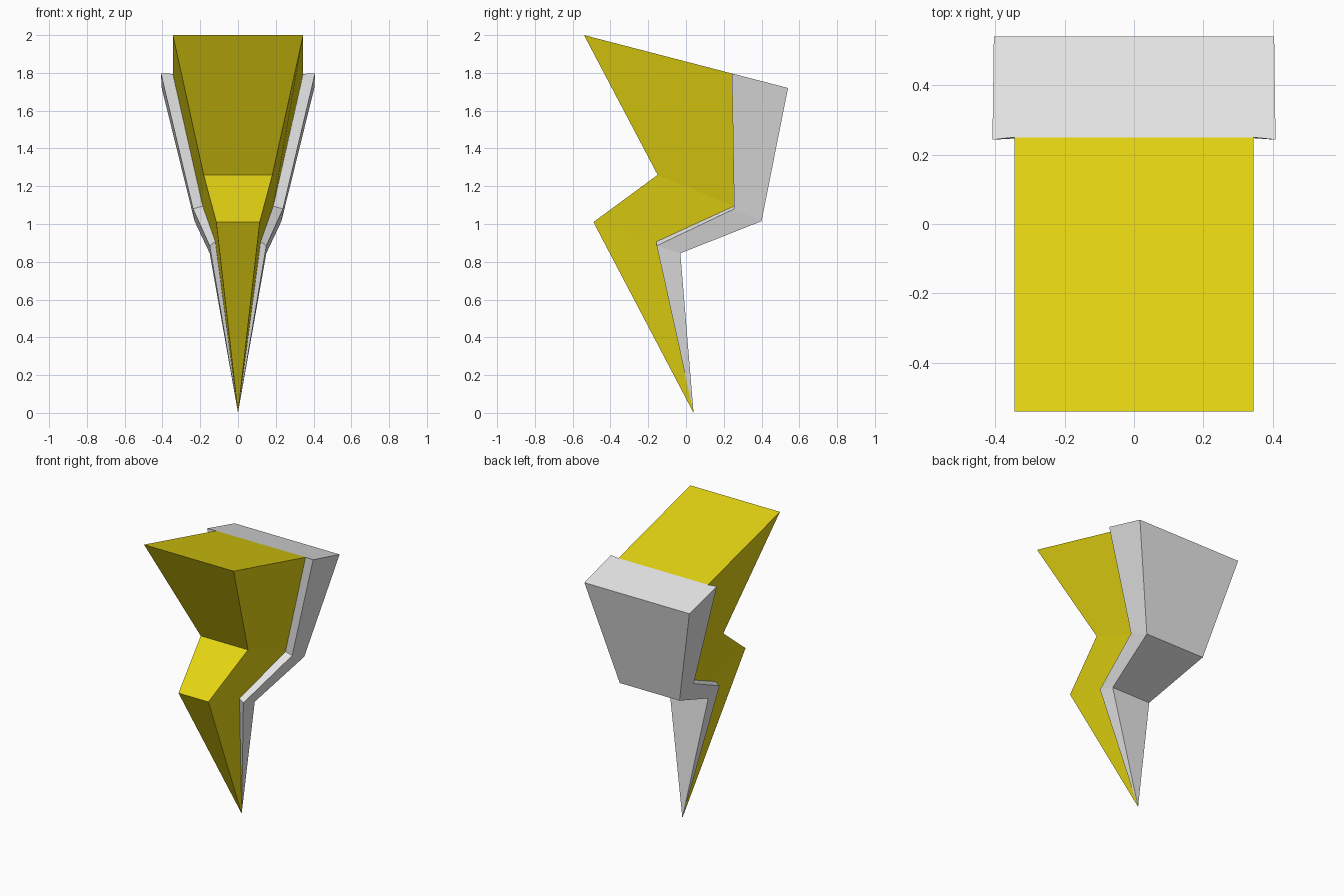
import bpy
import bmesh

cube = bpy.data.objects.get("Cube")
if cube:
    bpy.data.objects.remove(cube, do_unlink=True)


def make_material(name, rgb):
    mat = bpy.data.materials.new(name)
    mat.use_nodes = True
    mat.diffuse_color = (*rgb, 1)
    bsdf = next(n for n in mat.node_tree.nodes if n.type == 'BSDF_PRINCIPLED')
    bsdf.inputs["Base Color"].default_value = (*rgb, 1)
    return mat


def loft(name, sections, tip, mat):
    """Skin counter-clockwise sections from the top down to a pointed tip."""
    bm = bmesh.new()
    rings = [[bm.verts.new(p) for p in s] for s in sections]
    end = bm.verts.new(tip)
    bm.faces.new(rings[0])
    for a, b in zip(rings, rings[1:]):
        for i in range(len(a) - 1):
            bm.faces.new((a[i], b[i], b[i + 1], a[i + 1]))
    last = rings[-1]
    for i in range(len(last) - 1):
        bm.faces.new((last[i], end, last[i + 1]))
    mesh = bpy.data.meshes.new(name)
    bm.to_mesh(mesh)
    bm.free()
    mesh.materials.append(mat)
    obj = bpy.data.objects.new(name, mesh)
    bpy.context.collection.objects.link(obj)
    return obj


def mirrored(half):
    """Complete a half section by reflecting it across x = 0."""
    return half + [(-x, y, z) for x, y, z in reversed(half)]


yellow = make_material("bolt yellow", (0.78, 0.66, 0.006))
grey = make_material("light grey", (0.8, 0.8, 0.8))

# Zigzag levels, top down, each point (half width, y, z):
# front edge, seam between the two parts, outer lip, back edge
levels = [
    ((0.345, -0.54, 2.00), (0.345, 0.25, 1.795), (0.408, 0.243, 1.797), (0.404, 0.54, 1.72)),
    ((0.182, -0.15, 1.26), (0.187, 0.255, 1.095), (0.238, 0.255, 1.08), (0.23, 0.40, 1.015)),
    ((0.115, -0.49, 1.01), (0.12, -0.155, 0.907), (0.15, -0.155, 0.885), (0.15, -0.03, 0.845)),
]
tip = (0, 0.04, 0)

# Yellow body: seam, front, front, seam
body = []
for front, seam, lip, back in levels:
    right_half = [(-p[0], p[1], p[2]) for p in (seam, front)]
    body.append(mirrored(right_half))
loft("bolt_body", body, tip, yellow)

# Grey backing: seam, lip, back, back, lip, seam
backing = [mirrored([seam, lip, back]) for front, seam, lip, back in levels]
loft("bolt_backing", backing, tip, grey)
